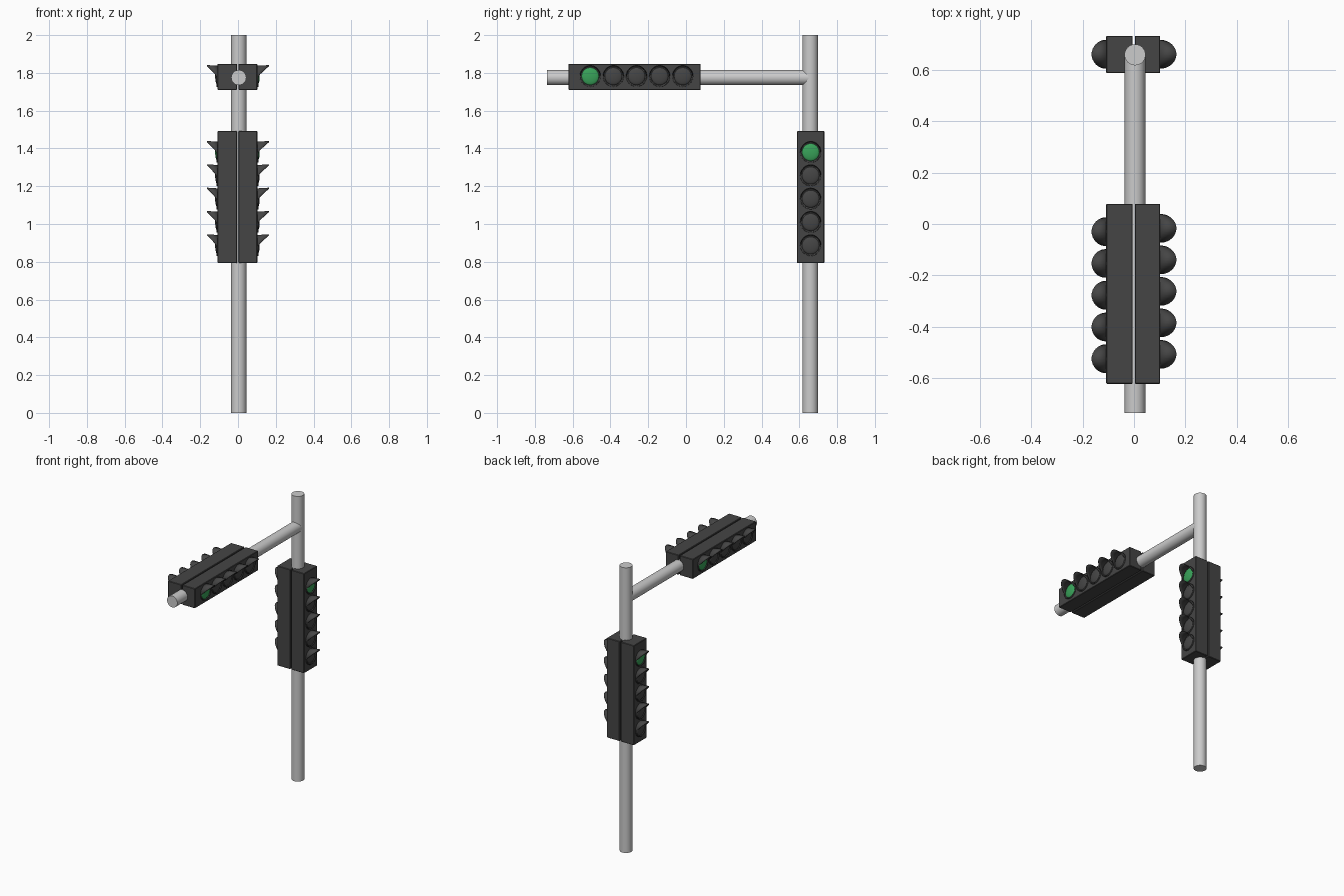
import bpy, bmesh, math
from mathutils import Vector

if "Cube" in bpy.data.objects:
    bpy.data.objects.remove(bpy.data.objects["Cube"])


def material(name, rgb):
    m = bpy.data.materials.new(name)
    m.diffuse_color = (*rgb, 1)
    m.use_nodes = True
    m.node_tree.nodes["Principled BSDF"].inputs["Base Color"].default_value = m.diffuse_color
    return m


DARK = material("dark_grey", (0.06, 0.06, 0.06))
GREEN = material("green", (0.04, 0.36, 0.10))
POLE_Y, ARM_Z, CX = 0.658, 1.775, 0.004


def smooth(ob):
    bpy.ops.object.select_all(action='DESELECT')
    ob.select_set(True)
    bpy.context.view_layer.objects.active = ob
    bpy.ops.object.shade_smooth_by_angle(angle=math.radians(35))


def tube(name, p, q, r):
    p, q = Vector(p), Vector(q)
    bpy.ops.mesh.primitive_cylinder_add(vertices=32, radius=r, depth=(q - p).length, location=(p + q) / 2)
    ob = bpy.context.object
    ob.name = name
    ob.rotation_euler = (q - p).to_track_quat('Z', 'Y').to_euler()
    smooth(ob)


def box(name, lo, hi):
    lo, hi = Vector(lo), Vector(hi)
    bpy.ops.mesh.primitive_cube_add(size=1, location=(lo + hi) / 2)
    ob = bpy.context.object
    ob.name = name
    ob.scale = hi - lo
    bpy.ops.object.transform_apply(location=False, rotation=False, scale=True)
    bev = ob.modifiers.new("edge", 'BEVEL')
    bev.width, bev.segments = 0.003, 1
    ob.data.materials.append(DARK)


def lens(name, x, y, z, lit):
    # slightly domed disc facing sideways
    bpy.ops.mesh.primitive_uv_sphere_add(segments=32, ring_count=16, radius=1, location=(x, y, z))
    ob = bpy.context.object
    ob.name = name
    ob.scale = (0.013, 0.046, 0.046)
    ob.data.materials.append(GREEN if lit else DARK)
    smooth(ob)


def visor(name, x, y, z, side):
    # hood: ring on the face, long at the top and cut obliquely
    n, r, reach = 32, 0.053, 0.165 - abs(x)
    bm = bmesh.new()
    rows = []
    for i in range(n):
        a = 2 * math.pi * i / n
        s = math.sin(a)
        d = 0.006 + (reach - 0.006) * max(s, 0) ** 1.1
        rows.append([bm.verts.new((x + side * w, y + r * math.cos(a), z + r * s + k))
                     for w, k in ((-0.004, 0), (d, 0.004 * max(s, 0)))])
    for i in range(n):
        a, b = rows[i], rows[(i + 1) % n]
        bm.faces.new((a[0], b[0], b[1], a[1]))
    bmesh.ops.recalc_face_normals(bm, faces=bm.faces)
    me = bpy.data.meshes.new(name)
    bm.to_mesh(me)
    bm.free()
    ob = bpy.data.objects.new(name, me)
    bpy.context.collection.objects.link(ob)
    me.materials.append(DARK)
    sol = ob.modifiers.new("thickness", 'SOLIDIFY')
    sol.thickness, sol.offset = 0.005, 0
    smooth(ob)


def lamps(name, x, side, first, step):
    for i in range(5):
        y, z = first[0] + step[0] * i, first[1] + step[1] * i
        lens(f"{name}_lens_{i}", x, y, z, i == 0)
        visor(f"{name}_visor_{i}", x, y, z, side)


# pole and arm
tube("pole", (CX, POLE_Y, 0), (CX, POLE_Y, 2), 0.041)
tube("arm", (CX, -0.735, ARM_Z), (CX, POLE_Y, ARM_Z), 0.04)

# back-to-back housings on pole and arm
for side, label, x0, x1 in ((-1, "left", -0.108, -0.005), (1, "right", 0.003, 0.102)):
    box(f"pole_housing_{label}", (x0, 0.587, 0.793), (x1, 0.732, 1.492))
    box(f"arm_housing_{label}", (x0, -0.622, 1.71), (x1, 0.078, 1.848))
    face = x0 if side < 0 else x1
    lamps(f"pole_{label}", face, side, (0.66, 1.38), (0, -0.1235))
    start, step = (-0.03, -0.1235) if side < 0 else (-0.507, 0.1225)
    lamps(f"arm_{label}", face, side, (start, 1.782), (step, 0))
